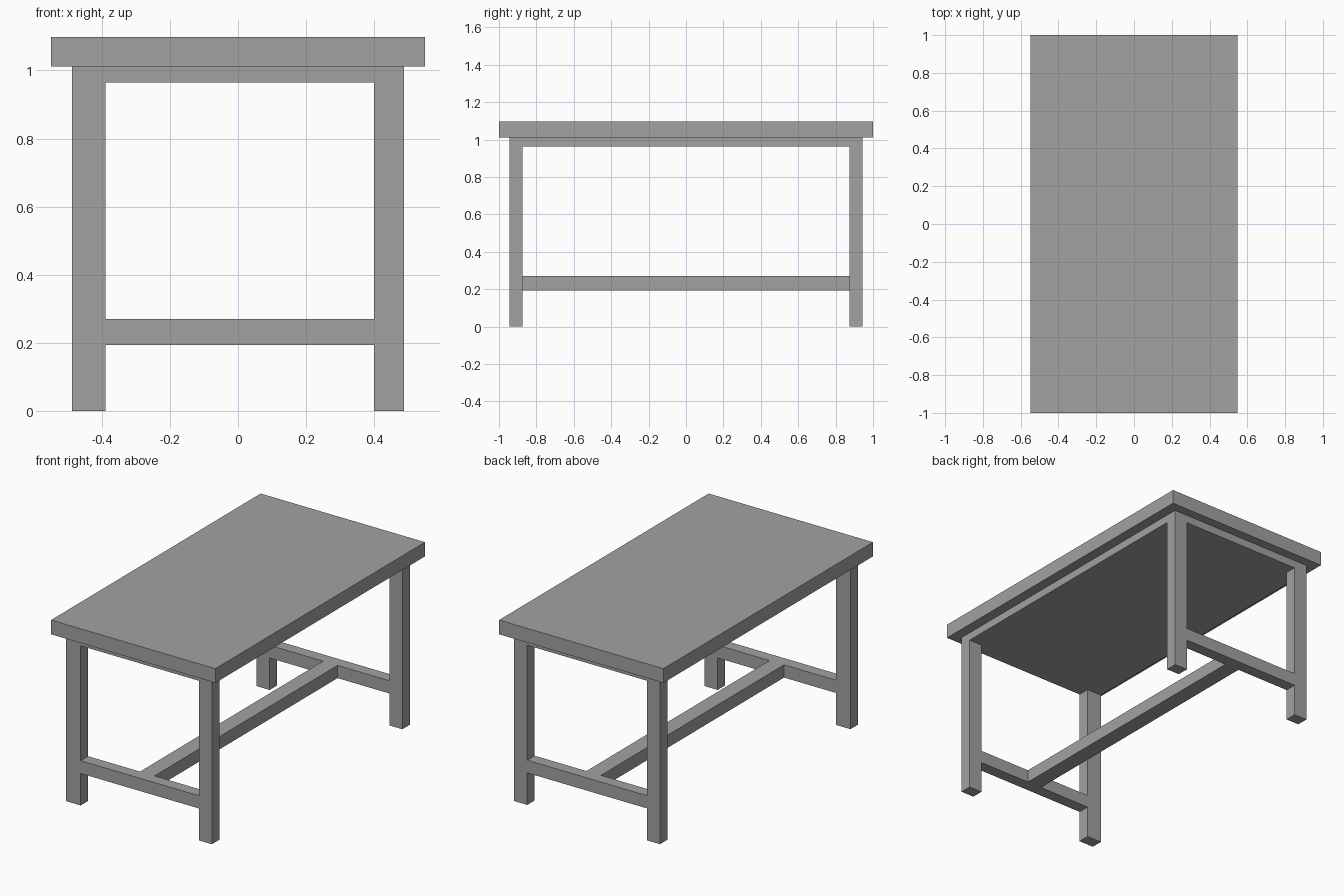
import bpy
import bmesh

if "Cube" in bpy.data.objects:
    bpy.data.objects.remove(bpy.data.objects["Cube"])

# Dark grey for every part
grey = bpy.data.materials.new("dark_grey")
grey.diffuse_color = (0.36, 0.36, 0.36, 1.0)
grey.use_nodes = True
grey.node_tree.nodes["Principled BSDF"].inputs["Base Color"].default_value = grey.diffuse_color


def box(name, x, y, z):
    """Box from (min, max) ranges on each axis."""
    bm = bmesh.new()
    bmesh.ops.create_cube(bm, size=1.0)
    for v in bm.verts:
        v.co = [r[0] if c < 0 else r[1] for c, r in zip(v.co, (x, y, z))]
    mesh = bpy.data.meshes.new(name)
    bm.to_mesh(mesh)
    bm.free()
    mesh.materials.append(grey)
    obj = bpy.data.objects.new(name, mesh)
    bpy.context.collection.objects.link(obj)
    return obj


TOP_Z, SLAB_Z = 1.012, 0.964
FRONT_Y, BACK_Y = (-0.945, -0.874), (0.873, 0.944)
RAIL_Z = (0.193, 0.27)

# Table top and the shallow solid slab under it, flush with the legs
box("table_top", (-0.549, 0.549), (-1.0, 1.0), (TOP_Z, 1.098))
box("under_slab", (-0.487, 0.487), (FRONT_Y[0], BACK_Y[1]), (SLAB_Z, TOP_Z))

# Legs and end rails (the front left leg is slightly wider)
for end, y, left_inner in (("front", FRONT_Y, -0.389), ("back", BACK_Y, -0.4)):
    box(end + "_left_leg", (-0.487, left_inner), y, (0.0, SLAB_Z))
    box(end + "_right_leg", (0.4, 0.487), y, (0.0, SLAB_Z))
    box(end + "_rail", (left_inner, 0.4), y, RAIL_Z)

# Long centre stretcher joining the end rails
box("centre_stretcher", (-0.043, 0.054), (FRONT_Y[1], BACK_Y[0]), RAIL_Z)
